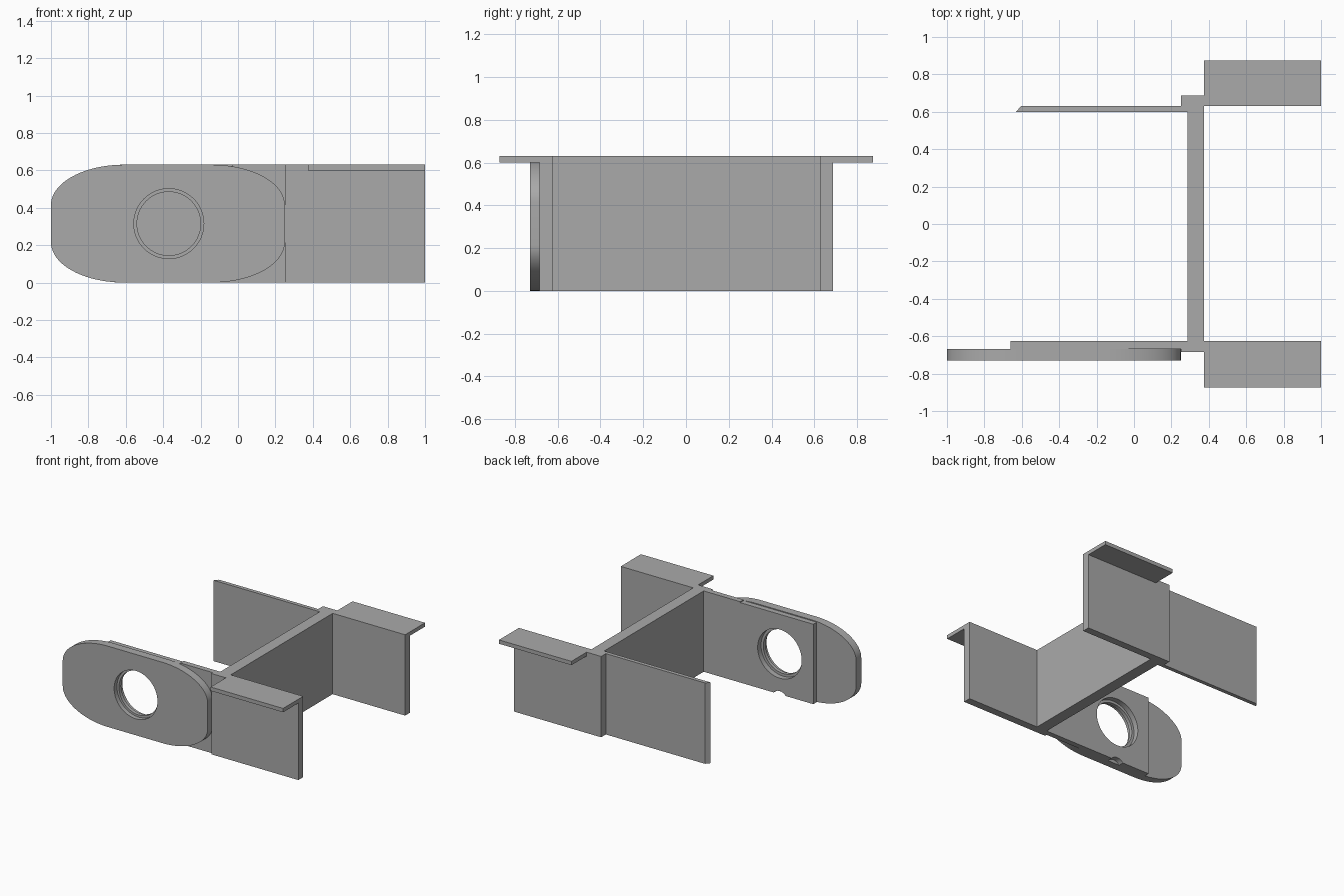
import bpy, bmesh, math
from mathutils import Vector

cube = bpy.data.objects.get("Cube")
if cube:
    bpy.data.objects.remove(cube, do_unlink=True)

grey = bpy.data.materials.new("plain grey")
grey.use_nodes = True
GREY = (0.4, 0.4, 0.4, 1)
grey.diffuse_color = GREY
grey.node_tree.nodes["Principled BSDF"].inputs["Base Color"].default_value = GREY

H = 0.63
HOLE = (-0.37, 0.315)


def prism(name, points, low, high, axis="z"):
    """Extrude a flat outline along z (points are x, y) or y (points are x, z)."""
    bm = bmesh.new()
    place = (lambda a, b, d: (a, b, d)) if axis == "z" else (lambda a, b, d: (a, d, b))
    face = bm.faces.new([bm.verts.new(place(a, b, low)) for a, b in points])
    grown = bmesh.ops.extrude_face_region(bm, geom=[face])
    verts = [v for v in grown["geom"] if isinstance(v, bmesh.types.BMVert)]
    bmesh.ops.translate(bm, verts=verts, vec=Vector(place(0, 0, high - low)))
    bmesh.ops.recalc_face_normals(bm, faces=bm.faces)
    mesh = bpy.data.meshes.new(name)
    bm.to_mesh(mesh)
    bm.free()
    obj = bpy.data.objects.new(name, mesh)
    bpy.context.collection.objects.link(obj)
    mesh.materials.append(grey)
    return obj


def box(name, x0, x1, y0, y1, z0, z1):
    return prism(name, [(x0, y0), (x1, y0), (x1, y1), (x0, y1)], z0, z1)


def arc(cx, cz, rx, rz, start, end, steps):
    for i in range(steps + 1):
        a = math.radians(start + (end - start) * i / steps)
        yield cx + rx * math.cos(a), cz + rz * math.sin(a)


def activate(obj):
    bpy.ops.object.select_all(action="DESELECT")
    obj.select_set(True)
    bpy.context.view_layer.objects.active = obj


def bore(obj, center, radius, y0, y1):
    """Cut a round hole along y."""
    ring = list(arc(*center, radius, radius, 0, 360, 64))[:-1]
    cutter = prism("bore_cutter", ring, y0, y1, "y")
    cutter.hide_render = True
    mod = obj.modifiers.new("bore", "BOOLEAN")
    mod.operation, mod.solver, mod.object = "DIFFERENCE", "EXACT", cutter
    activate(obj)
    bpy.ops.object.modifier_apply(modifier=mod.name)
    bpy.data.objects.remove(cutter, do_unlink=True)


# Cross wall, both side walls and the thin rear arm share one plan outline
prism("frame", [
    (0.285, -0.685), (1, -0.685), (1, -0.625), (0.375, -0.625),
    (0.375, 0.63), (1, 0.63), (1, 0.688), (0.25, 0.688),
    (0.25, 0.63), (-0.605, 0.63), (-0.63, 0.6), (0.285, 0.6)], 0, H)
box("front_wall_end", 0.25, 0.285, -0.685, -0.625, 0, H)

# Outward mounting flanges
box("front_flange", 0.375, 1, -0.873, -0.685, 0.6, H)
box("rear_flange", 0.375, 1, 0.688, 0.875, 0.6, H)

# Inner plate behind the rounded cheek, with its bore and a bottom scallop
plate = prism("inner_plate", [
    (-0.66, 0), (0.25, 0), (0.25, H), (-0.03, H),
    (-0.03, 0.623), (-0.66, 0.623)], -0.667, -0.625, "y")
bore(plate, HOLE, 0.19, -0.8, -0.5)
bore(plate, (HOLE[0], -0.04), 0.065, -0.8, -0.5)

# Rounded cheek with elliptical corners and a stepped bore
RX, RZ = 0.39, 0.215
outline = []
for cx, cz, start in ((0.25 - RX, H - RZ, 0), (RX - 1, H - RZ, 90),
                      (RX - 1, RZ, 180), (0.25 - RX, RZ, 270)):
    outline += arc(cx, cz, RX, RZ, start, start + 90, 20)
cheek = prism("rounded_cheek", outline, -0.73, -0.667, "y")
bore(cheek, HOLE, 0.17, -0.9, -0.5)
bore(cheek, HOLE, 0.187, -0.9, -0.695)

for obj in (plate, cheek):
    activate(obj)
    bpy.ops.object.shade_smooth_by_angle(angle=math.radians(30))
